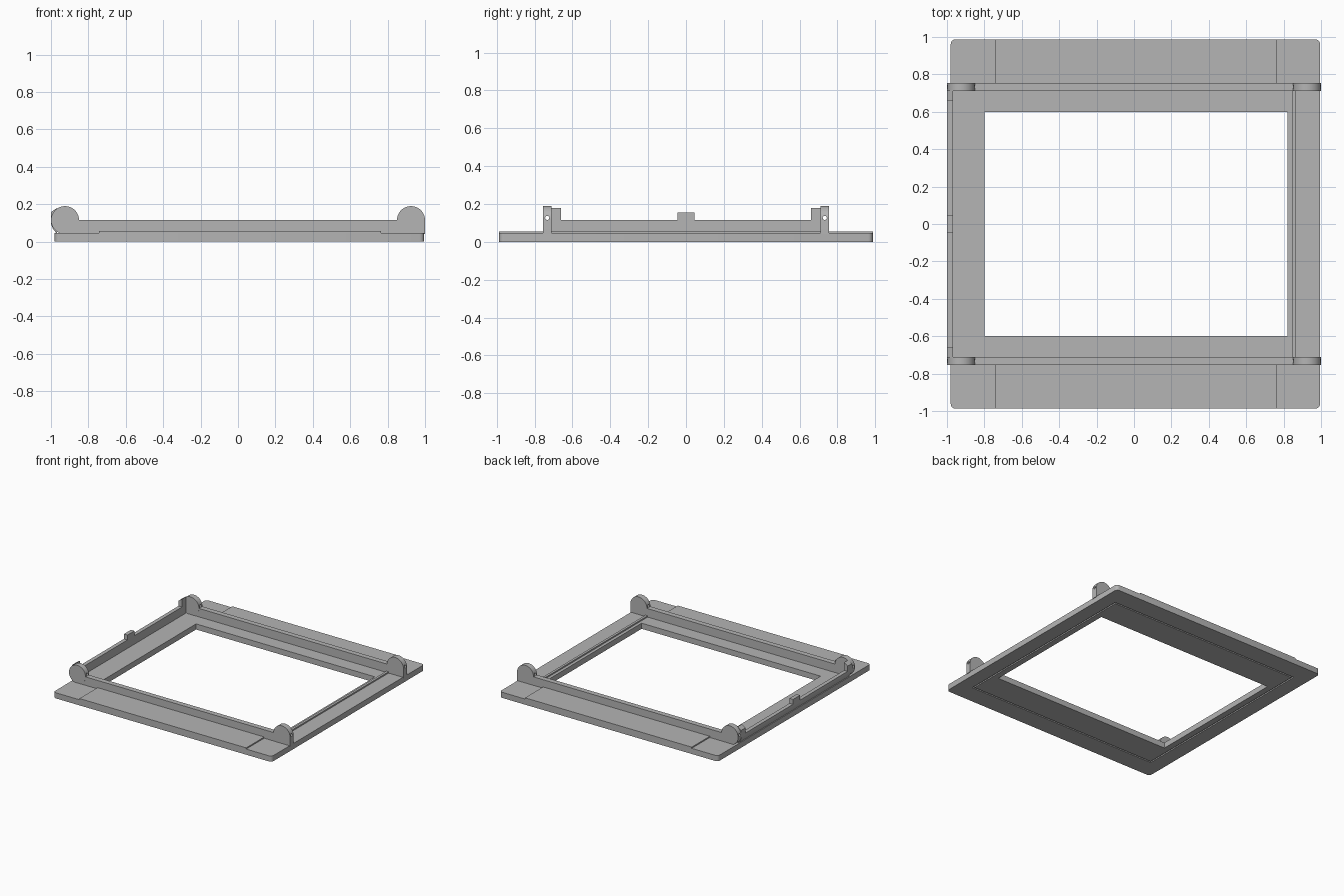
import bpy, bmesh, math
from mathutils import Vector

cube = bpy.data.objects.get("Cube")
if cube:
    bpy.data.objects.remove(cube, do_unlink=True)

grey = bpy.data.materials.new("plain_grey")
grey.use_nodes = True
COLOUR = (0.46, 0.46, 0.46, 1)
grey.diffuse_color = COLOUR
grey.node_tree.nodes["Principled BSDF"].inputs["Base Color"].default_value = COLOUR


def finish(name, bm):
    bmesh.ops.recalc_face_normals(bm, faces=bm.faces)
    mesh = bpy.data.meshes.new(name)
    bm.to_mesh(mesh)
    bm.free()
    mesh.materials.append(grey)
    ob = bpy.data.objects.new(name, mesh)
    bpy.context.collection.objects.link(ob)
    return ob


def prism(name, points, axis, start, end):
    """Extrude a flat profile along axis 'y' (x, z points) or 'z' (x, y points)."""
    bm = bmesh.new()
    place = (lambda a, b: (a, start, b)) if axis == "y" else (lambda a, b: (a, b, start))
    face = bm.faces.new([bm.verts.new(place(a, b)) for a, b in points])
    moved = bmesh.ops.extrude_face_region(bm, geom=[face])["geom"]
    shift = Vector((0, end - start, 0) if axis == "y" else (0, 0, end - start))
    bmesh.ops.translate(bm, vec=shift, verts=[v for v in moved if isinstance(v, bmesh.types.BMVert)])
    return finish(name, bm)


def box(name, x0, x1, y0, y1, z0, z1):
    return prism(name, [(x0, y0), (x1, y0), (x1, y1), (x0, y1)], "z", z0, z1)


def activate(ob):
    bpy.ops.object.select_all(action="DESELECT")
    ob.select_set(True)
    bpy.context.view_layer.objects.active = ob


def cut(ob, cutter):
    mod = ob.modifiers.new("cut", "BOOLEAN")
    mod.operation, mod.solver, mod.object = "DIFFERENCE", "EXACT", cutter
    activate(ob)
    bpy.ops.object.modifier_apply(modifier=mod.name)
    bpy.data.objects.remove(cutter, do_unlink=True)


def smooth(ob):
    activate(ob)
    bpy.ops.object.shade_smooth_by_angle(angle=math.radians(30))


def arc(cx, cy, r, a0, a1, n):
    angles = [math.radians(a0 + (a1 - a0) * i / n) for i in range(n + 1)]
    return [(cx + r * math.cos(a), cy + r * math.sin(a)) for a in angles]


def ring_cutter(x0, x1, y, width, z0, z1):
    """Rectangular band used for the underside groove."""
    bm = bmesh.new()
    loops = []
    for inset, z in ((0, z0), (0, z1), (width, z1), (width, z0)):
        a, b, c = x0 + inset, x1 - inset, y - inset
        loops.append([bm.verts.new(p + (z,)) for p in ((a, -c), (b, -c), (b, c), (a, c))])
    for k in range(4):
        here, after = loops[k], loops[(k + 1) % 4]
        for i in range(4):
            j = (i + 1) % 4
            bm.faces.new((here[i], here[j], after[j], after[i]))
    return finish("groove_cutter", bm)


TOP = 0.046          # upper face of the plate
RAIL = 0.115         # top of the low walls
LEFT, RIGHT, DEPTH = -0.98, 0.995, 0.987
R = 0.025            # plate corner radius

# Base plate with rounded corners, window opening and underside groove
outline = (arc(RIGHT - R, DEPTH - R, R, 0, 90, 4) + arc(LEFT + R, DEPTH - R, R, 90, 180, 4)
           + arc(LEFT + R, R - DEPTH, R, 180, 270, 4) + arc(RIGHT - R, R - DEPTH, R, 270, 360, 4))
plate = prism("base_plate", outline, "z", 0, TOP)
cut(plate, box("opening_cutter", -0.798, 0.82, -0.598, 0.598, -0.1, 0.2))
cut(plate, ring_cutter(-0.86, 0.88, 0.83, 0.012, -0.05, 0.01))
smooth(plate)

# Low ridge beside the right-hand edge of the opening
box("side_ridge", 0.845, 0.865, -0.715, 0.715, TOP - 0.01, 0.057)

for side, label in ((-1, "front"), (1, "back")):
    # Raised flap panel and long rail
    lo, hi = sorted((side * 0.75, side * DEPTH))
    box(label + "_flap", -0.743, 0.765, lo, hi, TOP - 0.01, 0.056)
    lo, hi = sorted((side * 0.711, side * 0.754))
    box(label + "_rail", -0.93, 0.93, lo, hi, TOP - 0.01, RAIL)

    # Round hinge ears, pierced along x; one pair has a straight foot
    round_ear = arc(-0.925, RAIL, 0.075, 0, 360, 48)[:-1]
    footed_ear = arc(0.925, RAIL, 0.075, 0, 180, 24) + [(0.85, TOP - 0.005), (1, TOP - 0.005)]
    for name, profile in (("left_ear", round_ear), ("right_ear", footed_ear)):
        ear = prism(label + "_" + name, profile, "y", lo - 0.001, hi + 0.001)
        pin = prism("pin_cutter", arc(side * 0.733, 0.127, 0.011, 0, 360, 16)[:-1], "z", -1.2, 1.2)
        for v in pin.data.vertices:
            v.co = (v.co.z, v.co.x, v.co.y)
        cut(ear, pin)
        smooth(ear)

    # Sloped stop next to the round ear
    lo, hi = sorted((side * 0.66, side * 0.715))
    prism(label + "_stop", [(-1, 0.1), (-0.968, 0.1), (-0.968, 0.18), (-1, 0.158)], "y", lo, hi)

# Side wall overhanging the plate edge, with a centre tab
prism("side_wall", [(-0.968, TOP - 0.01), (-0.975, 0.05), (-0.99, 0.07), (-1, 0.095),
                    (-1, RAIL), (-0.968, RAIL)], "y", -0.712, 0.712)
box("centre_tab", -1, -0.968, -0.045, 0.045, RAIL - 0.01, 0.155)
